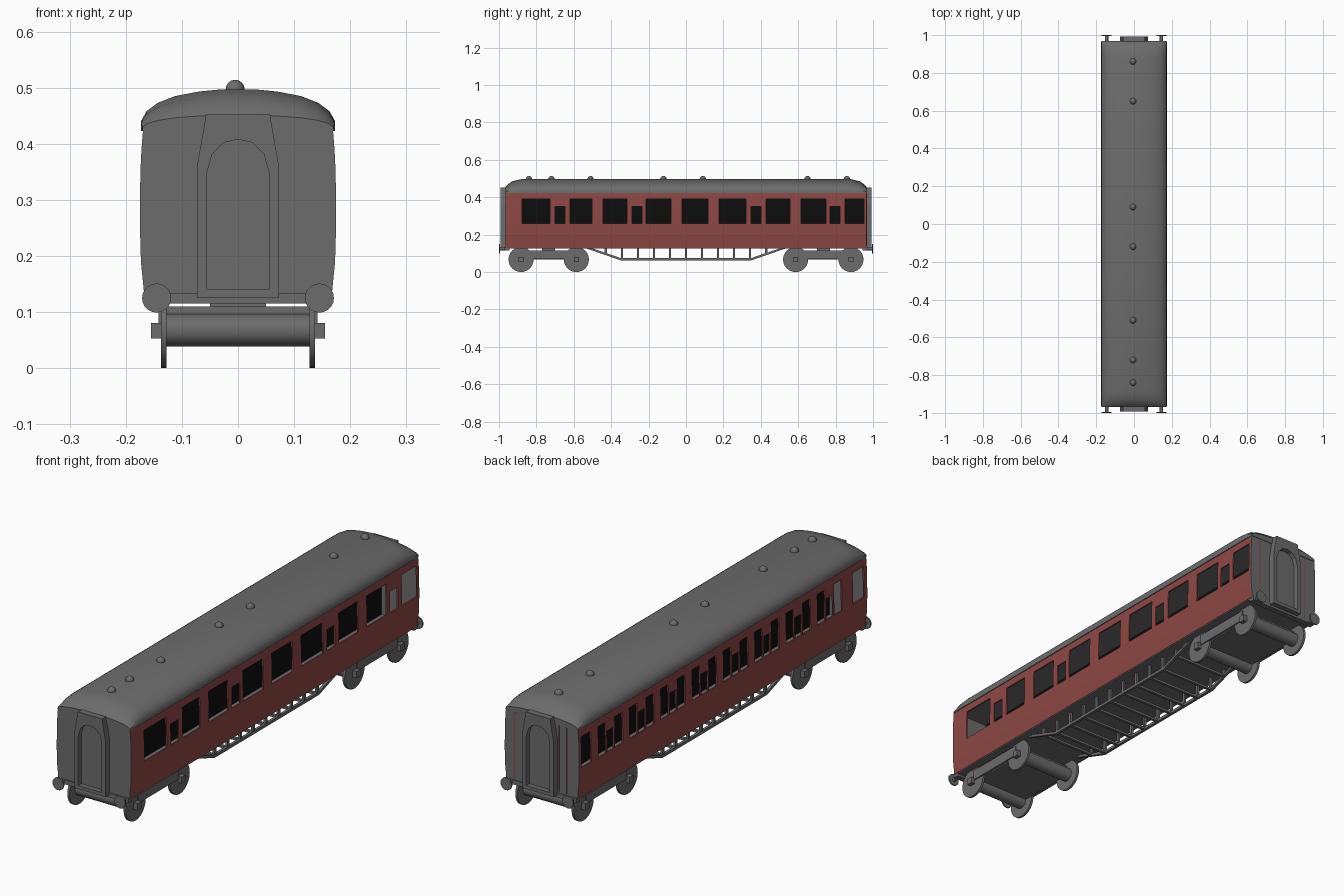
import bpy, bmesh, math
from mathutils import Matrix, Vector

if "Cube" in bpy.data.objects:
    bpy.data.objects.remove(bpy.data.objects["Cube"])


def material(name, rgb):
    m = bpy.data.materials.new(name)
    m.diffuse_color = (*rgb, 1)
    m.use_nodes = True
    m.node_tree.nodes["Principled BSDF"].inputs["Base Color"].default_value = m.diffuse_color
    return m


GREY = material("grey", (0.15, 0.15, 0.15))
RED = material("dark red", (0.27, 0.065, 0.058))
BLACK = material("black", (0.004, 0.004, 0.004))


def finish(name, bm, mats, smooth=False, recalc=True):
    if recalc:
        bmesh.ops.recalc_face_normals(bm, faces=bm.faces)
    me = bpy.data.meshes.new(name)
    bm.to_mesh(me)
    bm.free()
    ob = bpy.data.objects.new(name, me)
    bpy.context.collection.objects.link(ob)
    for m in mats:
        me.materials.append(m)
    if smooth:
        bpy.ops.object.select_all(action='DESELECT')
        ob.select_set(True)
        bpy.context.view_layer.objects.active = ob
        bpy.ops.object.shade_smooth_by_angle(angle=math.radians(35))
    return ob


def add_box(bm, x0, x1, y0, y1, z0, z1):
    c = Vector(((x0 + x1) / 2, (y0 + y1) / 2, (z0 + z1) / 2))
    size = (abs(x1 - x0), abs(y1 - y0), abs(z1 - z0), 1)
    bmesh.ops.create_cube(bm, size=1, matrix=Matrix.Translation(c) @ Matrix.Diagonal(size))


def add_cyl(bm, axis, r, length, centre, seg=20):
    rot = Matrix.Rotation(math.pi / 2, 4, 'Y' if axis == 'x' else 'X')
    bmesh.ops.create_cone(bm, cap_ends=True, segments=seg, radius1=r, radius2=r,
                          depth=length, matrix=Matrix.Translation(centre) @ rot)


def box(name, dims, mat):
    bm = bmesh.new()
    add_box(bm, *dims)
    return finish(name, bm, [mat])


END = 0.965
# Half-width of the body at each height
WALL = [(0.13, 0.167), (0.19, 0.173), (0.26, 0.175), (0.35, 0.174), (0.39, 0.172), (0.428, 0.169)]

# Windows as (start, end, tall)
right_windows = [(-.877, -.727, 1), (-.70, -.647, 0), (-.62, -.503, 1), (-.444, -.316, 1),
                 (-.289, -.235, 0), (-.214, -.08, 1), (-.021, .118, 1), (.176, .321, 1),
                 (.348, .40, 0), (.428, .556, 1), (.615, .749, 1), (.77, .823, 0), (.85, .952, 1)]
left_windows = [(-.945, -.87, 1), (.885, .95, 1)]
for i in range(8):
    c = 0.755 - 0.21 * i
    left_windows += [(c - .082, c - .03, 1), (c - .022, c + .022, 0), (c + .03, c + .082, 1)]


# Side walls: grid sheets with the window cells left open
def side_wall(name, s, windows):
    bm = bmesh.new()
    ys = sorted({-END, END} | {v for w in windows for v in w[:2]})
    grid = [[bm.verts.new((s * x, y, z)) for z, x in WALL] for y in ys]
    for i in range(len(ys) - 1):
        mid = (ys[i] + ys[i + 1]) / 2
        tall = next((w[2] for w in windows if w[0] < mid < w[1]), None)
        for j in range(len(WALL) - 1):
            if tall is not None and (j == 2 or (j == 3 and tall)):
                continue
            q = [grid[i][j], grid[i + 1][j], grid[i + 1][j + 1], grid[i][j + 1]]
            bm.faces.new(q if s > 0 else q[::-1])
    ob = finish(name, bm, [RED, BLACK], recalc=False)
    mod = ob.modifiers.new("thickness", 'SOLIDIFY')
    mod.thickness = 0.006
    mod.offset = -1
    mod.material_offset = 1
    mod.material_offset_rim = 0


side_wall("right_wall", 1, right_windows)
side_wall("left_wall", -1, left_windows)

# Floor and the central inner partition
box("floor", (-.165, .165, -END, END, .125, .137), GREY)
box("partition", (-.004, .004, -.955, .955, .137, .428), BLACK)

# Roof: cross-sections lofted along the length, dropping at both ends
half = [(.173, .423), (.173, .44), (.163, .458), (.143, .473), (.112, .485), (.07, .493), (.03, .497)]
section = half + [(-x, z) for x, z in reversed(half)]
stations = [(.968, .38, .985), (.955, .6, .99), (.93, .84, 1), (.88, 1, 1)]
stations = [(-y, f, g) for y, f, g in stations] + stations[::-1]
bm = bmesh.new()
rings = [[bm.verts.new((x * g, y, .423 + (z - .423) * f)) for x, z in section] for y, f, g in stations]
n = len(section)
for a, b in zip(rings, rings[1:]):
    for k in range(n):
        bm.faces.new((a[k], a[(k + 1) % n], b[(k + 1) % n], b[k]))
bm.faces.new(rings[0])
bm.faces.new(rings[-1])
finish("roof", bm, [GREY], smooth=True)

# Roof vents
bm = bmesh.new()
for y in (.86, .65, .09, -.12, -.51, -.72, -.84):
    bmesh.ops.create_uvsphere(bm, u_segments=12, v_segments=8, radius=.017,
                              matrix=Matrix.Translation((-.005, y, .497)))
finish("roof_vents", bm, [GREY], smooth=True)

# Gangway outlines, inner doorway arch and outer frame
inner = [(-.055, .14), (-.055, .35), (-.046, .382), (-.026, .402), (0, .408)]
outer = [(-.073, .125), (-.073, .36), (-.057, .452), (-.026, .452), (0, .452)]
inner += [(-x, z) for x, z in inner[-2::-1]]
outer += [(-x, z) for x, z in outer[-2::-1]]

for s, label in ((-1, "front"), (1, "back")):
    # End wall
    bm = bmesh.new()
    outline = [(x, z) for z, x in WALL] + [(-x, z) for z, x in reversed(WALL)]
    face = bm.faces.new([bm.verts.new((x, s * (END - .006), z)) for x, z in outline])
    ext = bmesh.ops.extrude_face_region(bm, geom=[face])
    bmesh.ops.translate(bm, vec=(0, s * .007, 0),
                        verts=[v for v in ext['geom'] if isinstance(v, bmesh.types.BMVert)])
    finish(label + "_end_wall", bm, [GREY])

    # Gangway with recessed doorway
    bm = bmesh.new()
    loops = [[bm.verts.new((x, s * y, z)) for x, z in pts]
             for pts, y in ((outer, .964), (outer, .993), (inner, .993), (inner, .972))]
    m = len(outer)
    for a, b in zip(loops, loops[1:]):
        for k in range(m):
            bm.faces.new((a[k], a[(k + 1) % m], b[(k + 1) % m], b[k]))
    bm.faces.new(loops[-1])
    bm.faces.new(loops[0])
    finish(label + "_gangway", bm, [GREY])

    # Headstock beam and buffers
    box(label + "_beam", (-.165, .165, s * .945, s * .97, .115, .134), GREY)
    bm = bmesh.new()
    for x in (-.145, .145):
        add_cyl(bm, 'y', .026, .006, (x, s * .997, .125))
        add_cyl(bm, 'y', .009, .035, (x, s * .98, .125), 12)
    finish(label + "_buffers", bm, [GREY], smooth=True)

    # Bogie frame, axle drums, wheels and axle boxes
    bm = bmesh.new()
    add_box(bm, -.128, .128, s * .586, s * .882, .068, .11)
    for x in (-.137, .137):
        add_box(bm, x - .005, x + .005, s * .60, s * .87, .07, .115)
    add_box(bm, -.05, .05, s * .70, s * .77, .11, .127)
    finish(label + "_bogie_frame", bm, [GREY])
    wheels, drums, boxes = bmesh.new(), bmesh.new(), bmesh.new()
    for y in (s * .586, s * .882):
        add_cyl(drums, 'x', .029, .26, (0, y, .068))
        for x in (-1, 1):
            add_cyl(wheels, 'x', .067, .01, (x * .132, y, .067), 24)
            add_box(boxes, x * .135, x * .155, y - .013, y + .013, .053, .081)
    finish(label + "_axle_drums", drums, [GREY], smooth=True)
    finish(label + "_wheels", wheels, [GREY], smooth=True)
    finish(label + "_axle_boxes", boxes, [GREY])

# Thin red stripes on the back end
bm = bmesh.new()
for x in (.125, .13, -.08, -.115):
    add_box(bm, x - .0015, x + .0015, .965, .9675, .14, .42)
finish("back_stripes", bm, [RED])

# Underframe truss: bent side rails, posts and cross bars
path = [(-.53, .131), (-.35, .069), (.35, .069), (.53, .131)]
for s, label in ((-1, "left"), (1, "right")):
    bm = bmesh.new()
    rows = [[bm.verts.new((s * .13 + dx, y, z + dz)) for dx, dz in
             ((-.006, -.006), (.006, -.006), (.006, .006), (-.006, .006))] for y, z in path]
    for a, b in zip(rows, rows[1:]):
        for k in range(4):
            bm.faces.new((a[k], a[(k + 1) % 4], b[(k + 1) % 4], b[k]))
    bm.faces.new(rows[0])
    bm.faces.new(rows[-1])
    finish(label + "_truss_rail", bm, [GREY])

posts, bars = bmesh.new(), bmesh.new()
for i in range(-5, 6):
    y = i * .0857
    z = .069 + max(0, abs(y) - .35) / .18 * .062
    for x in (-.13, .13):
        add_box(posts, x - .005, x + .005, y - .006, y + .006, z, .127)
    add_box(bars, -.126, .126, y - .006, y + .006, z - .005, z + .005)
finish("truss_posts", posts, [GREY])
finish("truss_cross_bars", bars, [GREY])
